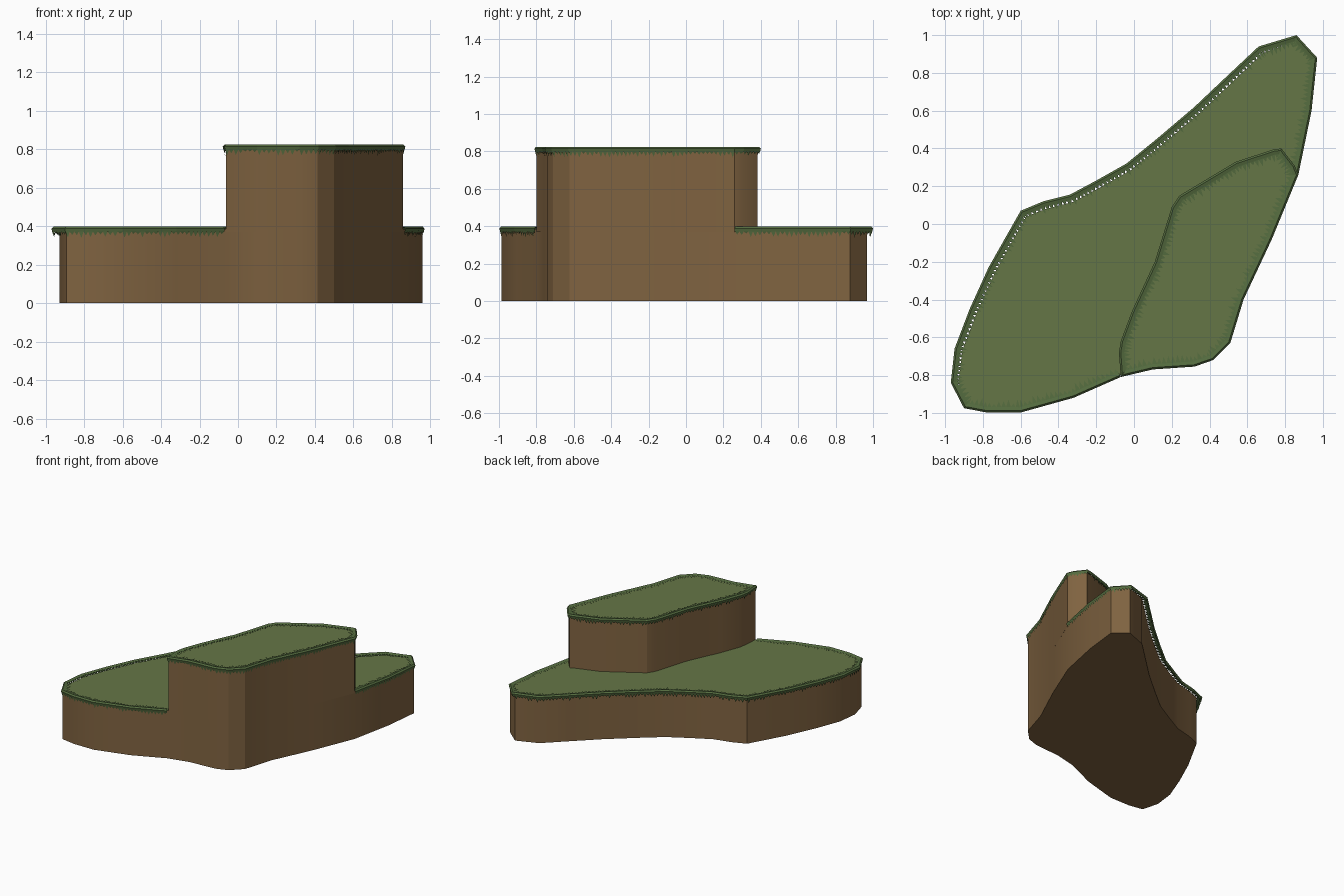
import bpy, bmesh, math, random
from mathutils import Vector

if "Cube" in bpy.data.objects:
    bpy.data.objects.remove(bpy.data.objects["Cube"])

random.seed(4)


def material(name, rgb):
    m = bpy.data.materials.new(name)
    m.diffuse_color = (*rgb, 1)
    m.use_nodes = True
    m.node_tree.nodes["Principled BSDF"].inputs["Base Color"].default_value = m.diffuse_color
    return m


DIRT = material("brown earth", (0.215, 0.125, 0.052))
GRASS = material("green grass", (0.130, 0.180, 0.061))
EDGE = material("grass edge green", (0.090, 0.150, 0.050))

# Plan outlines, counterclockwise
front_wall = [(-.07, -.81), (.10, -.77), (.32, -.755), (.42, -.72), (.51, -.63),
              (.58, -.40), (.73, -.08), (.87, .26)]
lower_rim = [(.87, .26), (.94, .60), (.97, .88), (.86, 1.0), (.66, .94), (.50, .79),
             (.32, .62), (.12, .45), (-.04, .32), (-.20, .23), (-.34, .155), (-.48, .12),
             (-.60, .07), (-.77, -.23), (-.87, -.45), (-.95, -.66), (-.97, -.84),
             (-.90, -.975), (-.78, -.998), (-.60, -.998), (-.32, -.92), (-.07, -.81)]
upper_back = [(.85, .31), (.78, .40), (.74, .395), (.54, .33), (.24, .15), (.20, .09),
              (.11, -.20), (-.01, -.46), (-.07, -.62), (-.08, -.68)]
lower_outline = front_wall + lower_rim[1:-1]
upper_outline = front_wall + upper_back


def normals(pts, closed):
    out, n = [], len(pts)
    for i in range(n):
        a = pts[i - 1] if closed or i > 0 else pts[i]
        b = pts[(i + 1) % n] if closed or i < n - 1 else pts[i]
        c = pts[i]
        d = Vector((0, 0))
        for u, v in ((a, c), (c, b)):
            e = Vector(v) - Vector(u)
            if e.length > 1e-6:
                d += e.normalized()
        d.normalize()
        out.append(Vector((d.y, -d.x)))
    return out


def add_object(name, bm, mats):
    me = bpy.data.meshes.new(name)
    bm.to_mesh(me)
    bm.free()
    ob = bpy.data.objects.new(name, me)
    bpy.context.collection.objects.link(ob)
    for m in mats:
        me.materials.append(m)
    return ob


def earth_block(name, outline, z0, z1, back_inset):
    # Earth prism with a grass top, set in further at the back left
    bm = bmesh.new()
    ring = []
    for p, n in zip(outline, normals(outline, True)):
        k = min(1, max(0, n.dot(Vector((-.75, .66))) * 1.6))
        ring.append(Vector(p) - n * (0.012 + (back_inset - 0.012) * k))
    lo = [bm.verts.new((p.x, p.y, z0)) for p in ring]
    hi = [bm.verts.new((p.x, p.y, z1)) for p in ring]
    c = len(ring)
    for i in range(c):
        j = (i + 1) % c
        bm.faces.new((lo[i], lo[j], hi[j], hi[i]))
    bm.faces.new(lo[::-1])
    bm.faces.new(hi).material_index = 1
    ob = add_object(name, bm, [DIRT, GRASS])
    bpy.ops.object.select_all(action='DESELECT')
    ob.select_set(True)
    bpy.context.view_layer.objects.active = ob
    bpy.ops.object.shade_smooth_by_angle(angle=math.radians(25))
    return ob


def grass_lip(name, path, z, closed):
    # Rounded rim with jagged blades hanging outside and lying inside
    pts = []
    segs = len(path) if closed else len(path) - 1
    for i in range(segs):
        a, b = Vector(path[i]), Vector(path[(i + 1) % len(path)])
        k = max(1, round((b - a).length / 0.024))
        pts += [a.lerp(b, t / k) for t in range(k)]
    if not closed:
        pts.append(Vector(path[-1]))
    nrm = normals(pts, closed)
    profile = [(0.004, -0.026), (0, -0.010), (0.010, 0), (0.028, -0.005)]
    bm = bmesh.new()
    rows = [[bm.verts.new((*(p - n * w), z + h)) for p, n in zip(pts, nrm)]
            for w, h in profile]
    c = len(pts)
    for i in range(c if closed else c - 1):
        j = (i + 1) % c
        for r, s in zip(rows, rows[1:]):
            bm.faces.new((r[i], r[j], s[j], s[i]))
        mid = (pts[i] + pts[j]) / 2
        n = (nrm[i] + nrm[j]).normalized()
        tip = bm.verts.new((*(mid - n * 0.009), z - random.uniform(0.036, 0.058)))
        bm.faces.new((tip, rows[0][j], rows[0][i]))
        tip = bm.verts.new((*(mid - n * random.uniform(0.045, 0.070)), z - 0.008))
        bm.faces.new((rows[3][i], rows[3][j], tip))
    return add_object(name, bm, [EDGE])


earth_block("lower_terrace", lower_outline, 0, 0.386, 0.042)
earth_block("upper_terrace", upper_outline, 0.37, 0.812, 0.026)
grass_lip("lower_grass_edge", lower_rim, 0.398, False)
grass_lip("upper_grass_edge", upper_outline, 0.825, True)
